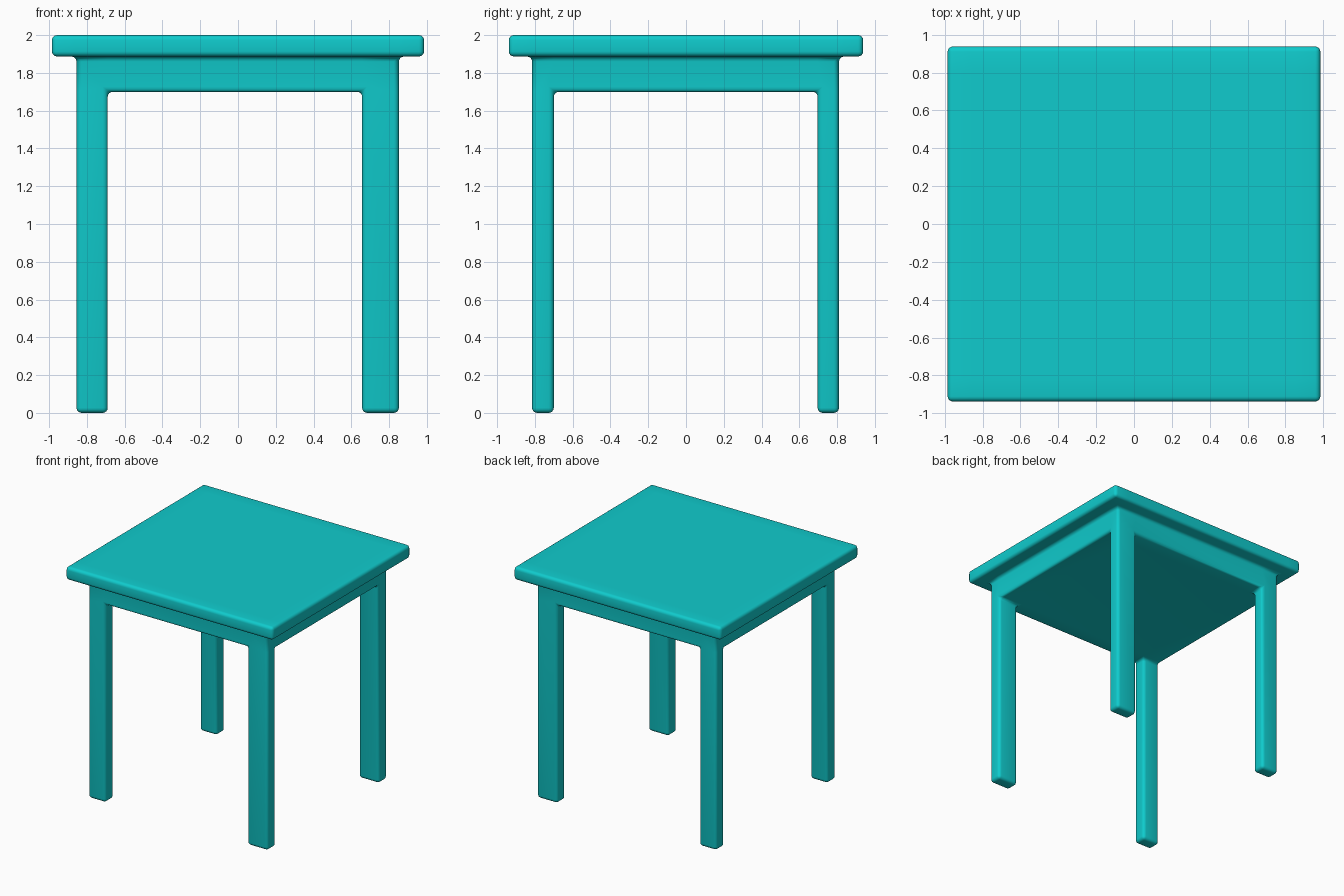
import bpy, bmesh, math
from itertools import product

if "Cube" in bpy.data.objects:
    bpy.data.objects.remove(bpy.data.objects["Cube"])

# Grid planes that separate the top, apron block and legs
X = [-0.985, -0.855, -0.69, 0.657, 0.852, 0.985]
Y = [-0.938, -0.815, -0.70, 0.697, 0.81, 0.938]
Z = [0.0, 1.70, 1.887, 2.0]
RADIUS = 0.027


def solid(i, j, k):
    """Is this grid cell filled: legs, then apron block, then top."""
    if not (0 <= i < 5 and 0 <= j < 5 and 0 <= k < 3):
        return False
    if k == 0:
        return i in (1, 3) and j in (1, 3)
    if k == 1:
        return 1 <= i <= 3 and 1 <= j <= 3
    return True


bm = bmesh.new()
verts = {}


def vert(c):
    if c not in verts:
        verts[c] = bm.verts.new((X[c[0]], Y[c[1]], Z[c[2]]))
    return verts[c]


# Outer skin of the filled cells, one joined body
for cell in product(range(5), range(5), range(3)):
    if not solid(*cell):
        continue
    for axis, side in product(range(3), (0, 1)):
        near = list(cell)
        near[axis] += 2 * side - 1
        if solid(*near):
            continue
        u, v = (axis + 1) % 3, (axis + 2) % 3
        loop = []
        for a, b in ((0, 0), (1, 0), (1, 1), (0, 1)):
            c = list(cell)
            c[axis] += side
            c[u] += a
            c[v] += b
            loop.append(vert(tuple(c)))
        bm.faces.new(loop if side else loop[::-1])

bmesh.ops.dissolve_limit(bm, angle_limit=math.radians(1),
                         verts=bm.verts[:], edges=bm.edges[:])
mesh = bpy.data.meshes.new("table")
bm.to_mesh(mesh)
bm.free()
table = bpy.data.objects.new("table", mesh)
bpy.context.collection.objects.link(table)

# Rounded edges and filleted inside corners
bevel = table.modifiers.new("round", 'BEVEL')
bevel.width = RADIUS
bevel.segments = 4
bevel.limit_method = 'ANGLE'
bevel.angle_limit = math.radians(40)

mat = bpy.data.materials.new("teal")
mat.diffuse_color = (0.005, 0.6, 0.61, 1)
mat.use_nodes = True
mat.node_tree.nodes["Principled BSDF"].inputs["Base Color"].default_value = mat.diffuse_color
mesh.materials.append(mat)

bpy.context.view_layer.objects.active = table
table.select_set(True)
bpy.ops.object.modifier_apply(modifier="round")
bpy.ops.object.shade_smooth_by_angle(angle=math.radians(35))
